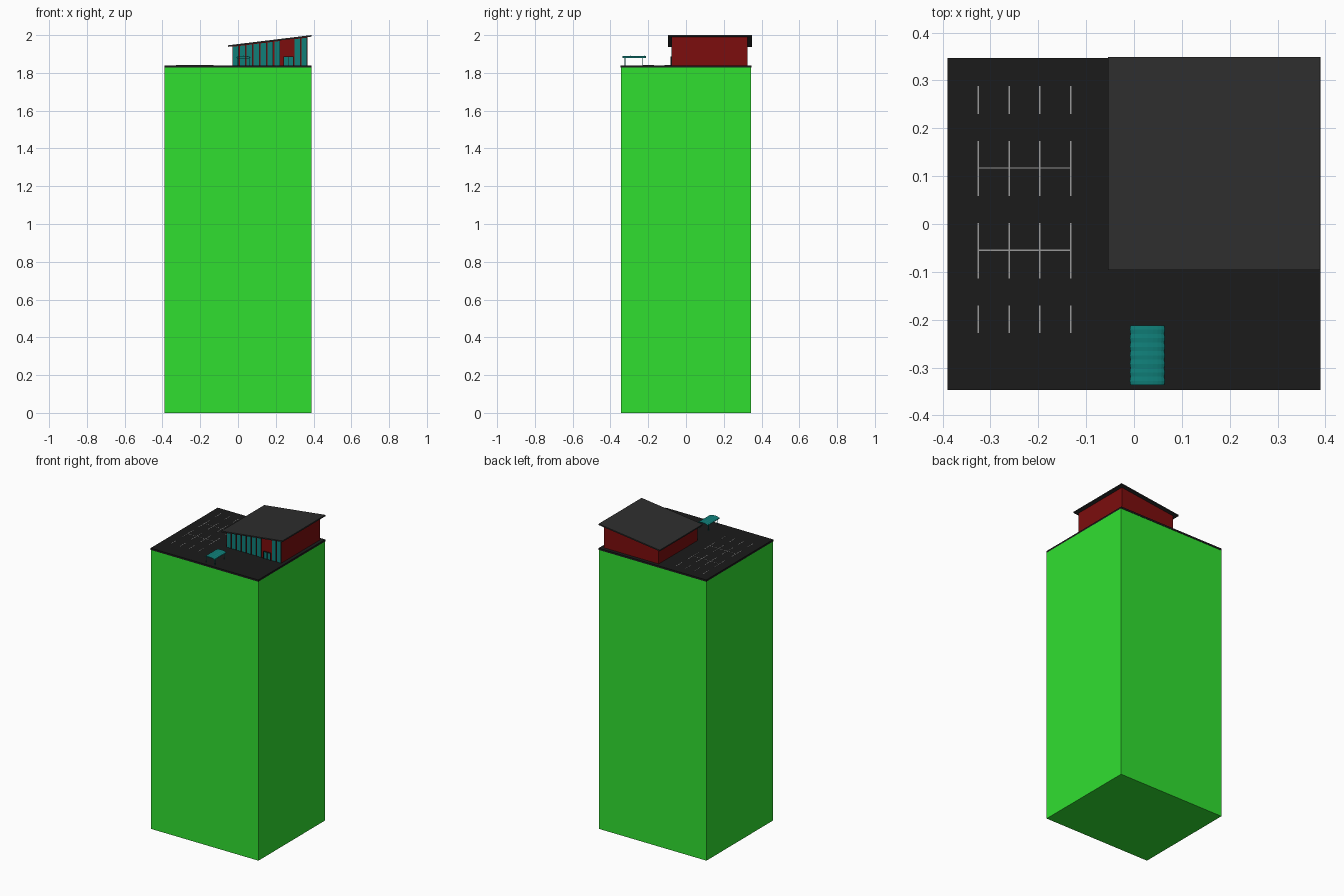
import bpy, bmesh, math

if "Cube" in bpy.data.objects:
    bpy.data.objects.remove(bpy.data.objects["Cube"])


def material(name, r, g, b):
    m = bpy.data.materials.new(name)
    m.diffuse_color = (r, g, b, 1)
    m.use_nodes = True
    m.node_tree.nodes["Principled BSDF"].inputs["Base Color"].default_value = m.diffuse_color
    return m


GREEN = material("green", 0.03, 0.74, 0.03)
BLACK = material("asphalt", 0.011, 0.011, 0.011)
ROOF = material("roof_grey", 0.027, 0.027, 0.027)
RED = material("red", 0.2, 0.004, 0.004)
TEAL = material("teal", 0.005, 0.21, 0.19)
LINE = material("line_grey", 0.32, 0.32, 0.32)


def finish(name, bm, mat):
    bmesh.ops.recalc_face_normals(bm, faces=bm.faces)
    me = bpy.data.meshes.new(name)
    bm.to_mesh(me)
    bm.free()
    me.materials.append(mat)
    ob = bpy.data.objects.new(name, me)
    bpy.context.collection.objects.link(ob)
    return ob


def prism(name, profile, y0, y1, mat):
    """Extrude an x-z outline from y0 to y1."""
    bm = bmesh.new()
    f = bm.faces.new([bm.verts.new((x, y0, z)) for x, z in profile])
    ext = bmesh.ops.extrude_face_region(bm, geom=[f])
    for v in ext["geom"]:
        if isinstance(v, bmesh.types.BMVert):
            v.co.y = y1
    return finish(name, bm, mat)


def box(name, x0, x1, y0, y1, z0, z1, mat):
    return prism(name, [(x0, z0), (x1, z0), (x1, z1), (x0, z1)], y0, y1, mat)


def roof_z(x):
    # underside of the sloping roof
    return 1.938 + (x + 0.054) * 0.122


def sloped(name, x0, x1, y0, y1, z0, drop, mat):
    return prism(name, [(x0, z0), (x1, z0), (x1, roof_z(x1) - drop),
                        (x0, roof_z(x0) - drop)], y0, y1, mat)


DECK = 1.84

# Tall base block and asphalt deck
box("base_block", -0.39, 0.39, -0.345, 0.345, 0, 1.828, GREEN)
box("asphalt_deck", -0.39, 0.39, -0.347, 0.347, 1.828, DECK, BLACK)

# Building with a single-pitch roof
sloped("building_walls", -0.03, 0.367, -0.075, 0.325, DECK, 0, RED)
xa, xb = -0.054, 0.39
prism("building_roof", [(xa, roof_z(xa)), (xb, roof_z(xb)),
                        (xb - 0.001, 2.0), (xa, roof_z(xa) + 0.008)],
      -0.096, 0.349, ROOF)

# Front glazing strips with dark frames
starts = [-0.027 + i * 0.0365 for i in range(7)] + [0.299, 0.3355]
for i, x in enumerate(starts):
    sloped(f"window_{i}", x, x + 0.028, -0.077, -0.07, DECK, 0.003, TEAL)
    box(f"window_frame_{i}", x + 0.028, x + 0.031, -0.078, -0.07,
        DECK, roof_z(x + 0.028), BLACK)

# Entrance door with frame
box("door", 0.244, 0.290, -0.079, -0.07, DECK, 1.884, TEAL)
for i, x in enumerate((0.241, 0.2655, 0.290)):
    box(f"door_post_{i}", x, x + 0.003, -0.083, -0.07, DECK, 1.887, BLACK)
box("door_lintel", 0.241, 0.293, -0.083, -0.07, 1.884, 1.887, BLACK)

# Parking bay lines
X_BAYS = (-0.326, -0.261, -0.197, -0.132)
for j, (y0, y1) in enumerate([(0.23, 0.288), (0.059, 0.174),
                              (-0.114, 0.002), (-0.228, -0.17)]):
    for i, x in enumerate(X_BAYS):
        box(f"bay_line_{j}_{i}", x - 0.0015, x + 0.0015, y0, y1,
            DECK - 0.001, DECK + 0.0008, LINE)
for j, y in enumerate((0.117, -0.055)):
    box(f"bay_divider_{j}", -0.326, -0.132, y - 0.0012, y + 0.0012,
        DECK - 0.001, DECK + 0.0008, LINE)

# Shelter: arched canopy built from overlapping ribbed sections
CX, HALF, RISE, EAVE = 0.028, 0.037, 0.010, 1.878


def arch(half, lift, n=10):
    return [(CX + half * math.cos(math.pi * k / n),
             EAVE + lift + RISE * math.sin(math.pi * k / n)) for k in range(n + 1)]


SECTIONS = 7
step = (0.337 - 0.212) / SECTIONS
bm = bmesh.new()
rows = []
for s in range(SECTIONS * 2 + 1):
    swell = 0.0015 if s % 2 else 0
    y = -0.337 + s * step / 2
    for base in (0.002, 0):
        pts = arch(HALF - 0.0015 + swell, base + swell * 0.5)
        rows.append([bm.verts.new((x, y, z)) for x, z in pts])
rings = [rows[i] + rows[i + 1][::-1] for i in range(0, len(rows), 2)]
for a, b in zip(rings, rings[1:]):
    for k in range(len(a)):
        m = (k + 1) % len(a)
        bm.faces.new((a[k], a[m], b[m], b[k]))
bm.faces.new(rings[0])
bm.faces.new(rings[-1])
finish("shelter_canopy", bm, TEAL)

# Shelter posts and cross beams
for j, y in enumerate((-0.323, -0.228)):
    for i, x in enumerate((-0.004, 0.060)):
        box(f"shelter_post_{j}_{i}", x - 0.0015, x + 0.0015, y - 0.0015, y + 0.0015,
            DECK, EAVE + 0.003, TEAL)
    box(f"shelter_beam_{j}", -0.006, 0.062, y - 0.0015, y + 0.0015,
        EAVE - 0.001, EAVE + 0.002, TEAL)
